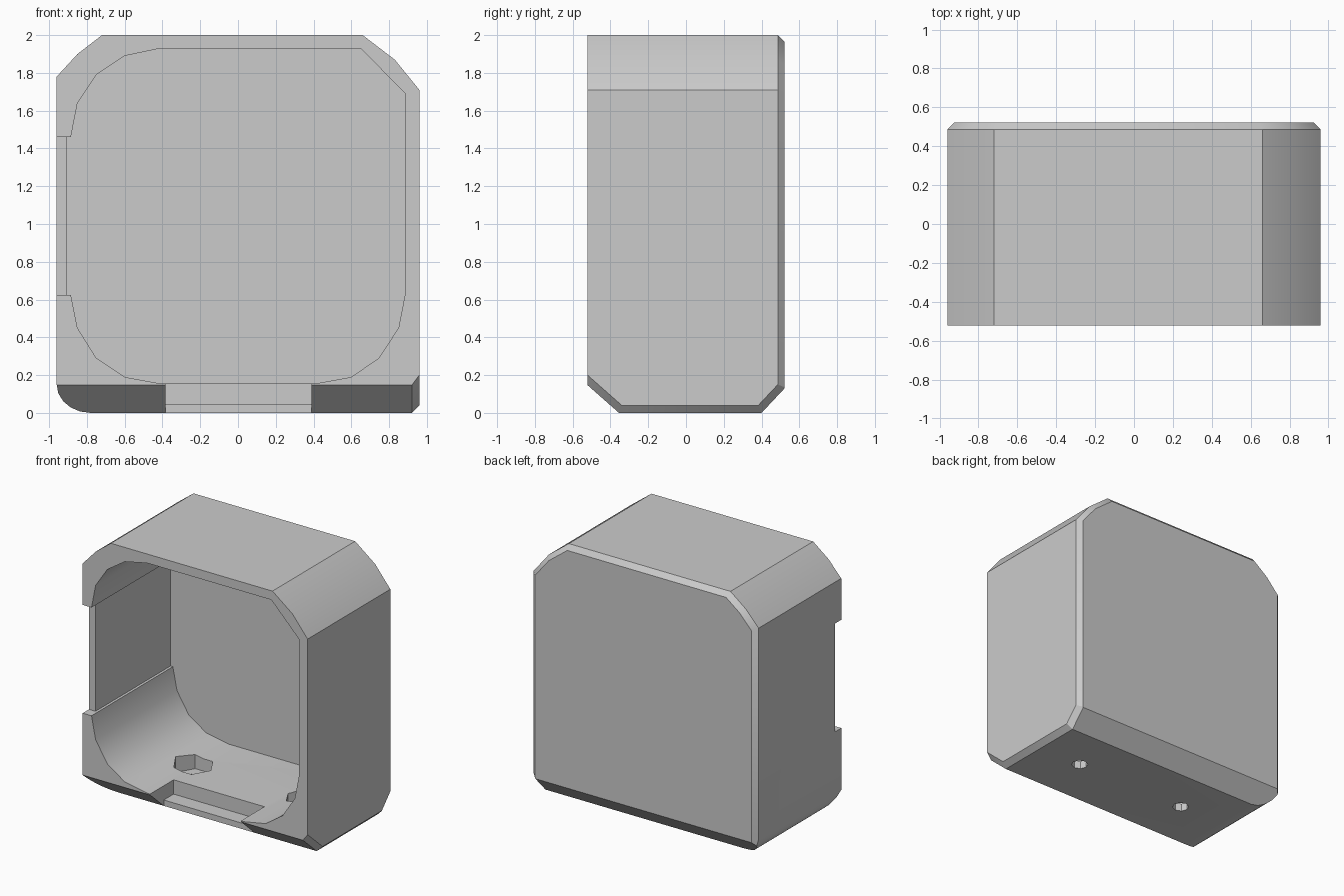
import bpy, bmesh
from math import sin, cos, pi, radians
from mathutils import Vector

cube = bpy.data.objects.get("Cube")
if cube:
    bpy.data.objects.remove(cube)

grey = bpy.data.materials.new("light_grey")
grey.use_nodes = True
grey.diffuse_color = (0.6, 0.6, 0.6, 1)
grey.node_tree.nodes["Principled BSDF"].inputs["Base Color"].default_value = (0.6, 0.6, 0.6, 1)

W, D, H = 0.96, 0.522, 2.0


def to_object(bm, name):
    bmesh.ops.recalc_face_normals(bm, faces=bm.faces)
    mesh = bpy.data.meshes.new(name)
    bm.to_mesh(mesh)
    bm.free()
    mesh.materials.append(grey)
    obj = bpy.data.objects.new(name, mesh)
    bpy.context.collection.objects.link(obj)
    return obj


def slice_off(bm, point, normal):
    """Trim everything beyond a plane and cap the cut."""
    bmesh.ops.bisect_plane(bm, geom=bm.verts[:] + bm.edges[:] + bm.faces[:], dist=1e-5,
                           plane_co=point, plane_no=normal, clear_outer=True)
    bmesh.ops.holes_fill(bm, edges=[e for e in bm.edges if e.is_boundary])


def prism(name, outline, axis, start, end):
    """Extrude an outline along y or z."""
    bm = bmesh.new()
    place = (lambda a, b: (a, start, b)) if axis == "y" else (lambda a, b: (a, b, start))
    face = bm.faces.new([bm.verts.new(place(a, b)) for a, b in outline])
    new = bmesh.ops.extrude_face_region(bm, geom=[face])["geom"]
    shift = (0, end - start, 0) if axis == "y" else (0, 0, end - start)
    bmesh.ops.translate(bm, vec=shift, verts=[v for v in new if isinstance(v, bmesh.types.BMVert)])
    return to_object(bm, name)


def ring(x, y, radius, sides):
    return [(x + radius * cos(2 * pi * i / sides), y + radius * sin(2 * pi * i / sides))
            for i in range(sides)]


def rect(a0, a1, b0, b1):
    return [(a0, b0), (a1, b0), (a1, b1), (a0, b1)]


# Outer block, trimmed by planes
bm = bmesh.new()
bmesh.ops.create_cube(bm, size=1)
for v in bm.verts:
    v.co = (v.co.x * 2 * W, v.co.y * 2 * D, (v.co.z + 0.5) * H)

# Faceted upper corners and rounded lower corner, seen from the front
chains = [
    [(-W, 1.78), (-0.85, 1.90), (-0.72, H)],
    [(0.66, H), (0.83, 1.87), (W, 1.71)],
    [(-0.78 - 0.18 * cos(a), 0.15 - 0.15 * sin(a)) for a in [i * pi / 10 for i in range(6)]],
]
back_planes = [((W, 0), (1, 0)), ((-W, 0), (-1, 0)), ((0, H), (0, 1))]
for chain in chains:
    for (x0, z0), (x1, z1) in zip(chain, chain[1:]):
        out = Vector((z1 - z0, x0 - x1))
        if out.dot(Vector((x0, z0 - 1))) < 0:
            out = -out
        out.normalize()
        slice_off(bm, (x0, 0, z0), (out.x, 0, out.y))
        if z0 > 1:
            back_planes.append(((x0, z0), (out.x, out.y)))

# Sloped lower front and back, each with a slim bevel against the left side
lower = [((0, -0.355, 0), Vector((0, -0.15, -0.17))),
         ((0, 0.4, 0), Vector((0, 0.13, -0.122))),
         ((0, 0, 0), Vector((0, 0, -1)))]
for point, normal in lower:
    normal.normalize()
    slice_off(bm, point, normal)
    slice_off(bm, (0.92, point[1], 0), normal + Vector((1, 0, 0)))

# Slim bevel round the back rim
for (x, z), (nx, nz) in back_planes:
    slice_off(bm, (x, D - 0.036, z), (nx, 1, nz))

housing = to_object(bm, "housing")

# Openings
cavity = [(-0.41, 1.93), (0.65, 1.93), (0.885, 1.69), (0.885, 0.63), (0.85, 0.45),
          (0.745, 0.29), (0.6, 0.19), (0.41, 0.155), (-0.41, 0.155), (-0.6, 0.19),
          (-0.75, 0.29), (-0.85, 0.45), (-0.885, 0.625), (-0.905, 0.625),
          (-0.905, 1.46), (-0.885, 1.46), (-0.85, 1.64), (-0.75, 1.79), (-0.6, 1.89)]
cutters = [
    prism("cavity_cutter", cavity, "y", -0.7, 0.47),
    prism("side_notch_cutter", rect(-1.1, -0.7, 0.625, 1.46), "y", -0.7, -0.445),
    prism("front_slot_cutter", rect(-0.385, 0.39, 0.045, 0.3), "y", -0.7, -0.235),
    prism("front_lip_cutter", rect(-0.385, 0.39, -0.1, 0.2), "y", -0.7, -0.355),
]
# Nut pockets in the floor with screw holes through the base
for x in (-0.41, 0.55):
    cutters.append(prism("nut_pocket_cutter", ring(x, 0.04, 0.15, 6), "z", 0.06, 0.4))
    cutters.append(prism("screw_hole_cutter", ring(x, 0.04, 0.06, 8), "z", -0.1, 0.1))

bpy.ops.object.select_all(action="DESELECT")
housing.select_set(True)
bpy.context.view_layer.objects.active = housing
for cutter in cutters:
    cutter.hide_render = True
    mod = housing.modifiers.new("cut", "BOOLEAN")
    mod.operation = "DIFFERENCE"
    mod.solver = "EXACT"
    mod.object = cutter
    bpy.ops.object.modifier_apply(modifier=mod.name)
    bpy.data.objects.remove(cutter)

bpy.ops.object.shade_smooth_by_angle(angle=radians(30))
